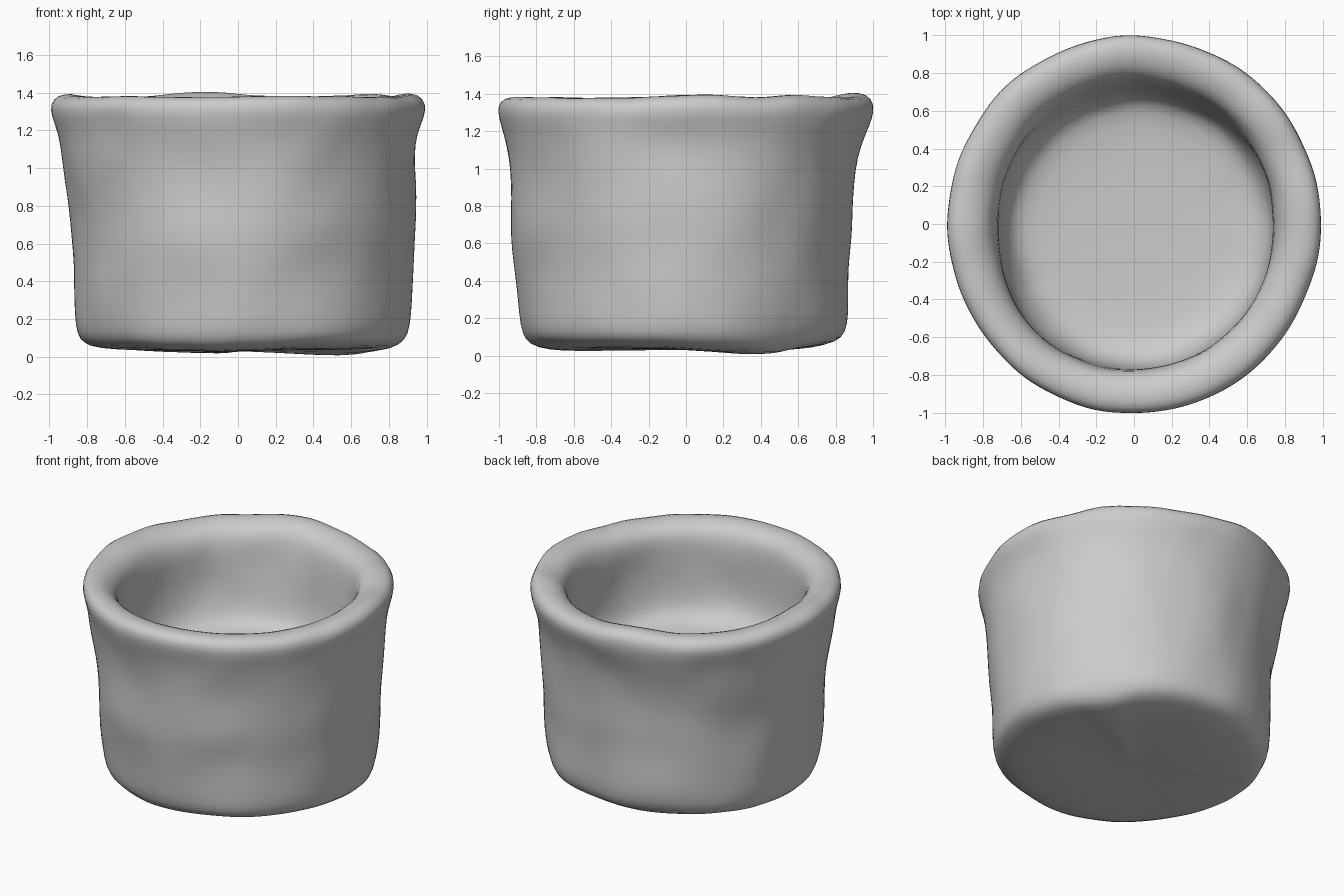
import bpy
import bmesh
import math
from mathutils import Vector, noise

cube = bpy.data.objects.get("Cube")
if cube:
    bpy.data.objects.remove(cube, do_unlink=True)

# Single clay colour
clay = bpy.data.materials.new("grey clay")
clay.use_nodes = True
CLAY = (0.6, 0.6, 0.6, 1.0)
clay.diffuse_color = CLAY
bsdf = clay.node_tree.nodes["Principled BSDF"]
bsdf.inputs["Base Color"].default_value = CLAY
bsdf.inputs["Roughness"].default_value = 0.8

SEGMENTS = 72

# Cross-section from underside, up the wall, over the rim, down to the floor:
# height, then radius toward +x, +y, -x, -y
PROFILE = [
    (0.035, 0.35, 0.33, 0.33, 0.33),
    (0.035, 0.62, 0.56, 0.58, 0.60),
    (0.045, 0.77, 0.69, 0.74, 0.75),
    (0.07, 0.865, 0.80, 0.82, 0.84),
    (0.12, 0.91, 0.85, 0.855, 0.875),
    (0.22, 0.92, 0.865, 0.865, 0.89),
    (0.36, 0.925, 0.87, 0.87, 0.90),
    (0.50, 0.93, 0.875, 0.875, 0.915),
    (0.64, 0.94, 0.885, 0.88, 0.935),
    (0.78, 0.945, 0.885, 0.885, 0.93),
    (0.92, 0.945, 0.90, 0.915, 0.93),
    (1.06, 0.945, 0.925, 0.935, 0.95),
    (1.18, 0.96, 0.96, 0.955, 0.975),
    (1.27, 0.99, 0.995, 0.99, 1.00),
    (1.33, 0.995, 1.00, 1.00, 1.005),
    (1.375, 0.955, 0.965, 0.96, 0.98),
    (1.385, 0.89, 0.90, 0.89, 0.905),
    (1.365, 0.815, 0.83, 0.82, 0.835),
    (1.32, 0.765, 0.775, 0.76, 0.785),
    (1.24, 0.745, 0.75, 0.725, 0.77),
    (1.12, 0.745, 0.735, 0.72, 0.77),
    (1.00, 0.745, 0.72, 0.715, 0.77),
    (0.88, 0.735, 0.70, 0.69, 0.755),
    (0.79, 0.71, 0.67, 0.65, 0.72),
    (0.73, 0.65, 0.62, 0.59, 0.64),
    (0.71, 0.45, 0.43, 0.42, 0.44),
    (0.705, 0.22, 0.22, 0.22, 0.22),
]


def ring_radius(row, a):
    """Blend the four side radii around the ring."""
    c, s = math.cos(a), math.sin(a)
    rx = row[1] if c >= 0 else row[3]
    ry = row[2] if s >= 0 else row[4]
    return rx * c * c + ry * s * s


def bump(a, centre_deg, width_deg):
    d = (math.degrees(a) - centre_deg + 180) % 360 - 180
    return math.exp(-(d / width_deg) ** 2)


def hand_pressed(i, z, r, a):
    """Add thumb dents, rim waves and an uneven underside."""
    c, s = math.cos(a), math.sin(a)
    dent = noise.noise(Vector((c * 1.9, s * 1.9, z * 3.2 + 4.0)))
    fine = noise.noise(Vector((c * 4.5, s * 4.5, z * 5.0 + 9.0)))
    amount = 0.022 if i < 13 else 0.014
    r += (amount * dent + 0.009 * fine) * min(1.0, r / 0.6)
    if 14 <= i <= 18:
        # lumps on the rolled rim
        z += 0.024 * bump(a, 103, 14) + 0.014 * bump(a, 5, 12)
        z += 0.014 * bump(a, 180, 12) + 0.012 * bump(a, 42, 10)
        z += 0.008 * fine
    if 17 <= i <= 22:
        # opening spreads a little toward the front right
        r += 0.025 * bump(a, 225, 25)
    if i <= 3:
        # uneven foot
        z += 0.014 * fine * r - 0.045 * bump(a, 33, 20) * r
        z -= 0.018 * bump(a, 255, 25) * r
        z = max(z, 0.0)
    if i == 0:
        z -= 0.022 * bump(a, 125, 45)
    return z, r


# Pot skin: stacked rings bridged with quads and closed at both ends
bm = bmesh.new()
rings = []
for i, row in enumerate(PROFILE):
    ring = []
    for k in range(SEGMENTS):
        a = 2 * math.pi * k / SEGMENTS
        z, r = hand_pressed(i, row[0], ring_radius(row, a), a)
        ring.append(bm.verts.new((r * math.cos(a), r * math.sin(a), z)))
    rings.append(ring)

for low, high in zip(rings, rings[1:]):
    for k in range(SEGMENTS):
        n = (k + 1) % SEGMENTS
        bm.faces.new((low[k], low[n], high[n], high[k]))

under = bm.verts.new((0, 0, 0.03))
floor = bm.verts.new((0, 0, 0.705))
for k in range(SEGMENTS):
    n = (k + 1) % SEGMENTS
    bm.faces.new((under, rings[0][n], rings[0][k]))
    bm.faces.new((floor, rings[-1][k], rings[-1][n]))
bmesh.ops.recalc_face_normals(bm, faces=bm.faces)

mesh = bpy.data.meshes.new("clay_pot")
bm.to_mesh(mesh)
bm.free()
mesh.materials.append(clay)
pot = bpy.data.objects.new("clay_pot", mesh)
bpy.context.collection.objects.link(pot)

# Soft, hand-smoothed surface
for poly in mesh.polygons:
    poly.use_smooth = True
soften = pot.modifiers.new("soften", "SUBSURF")
soften.levels = 1
soften.render_levels = 1
